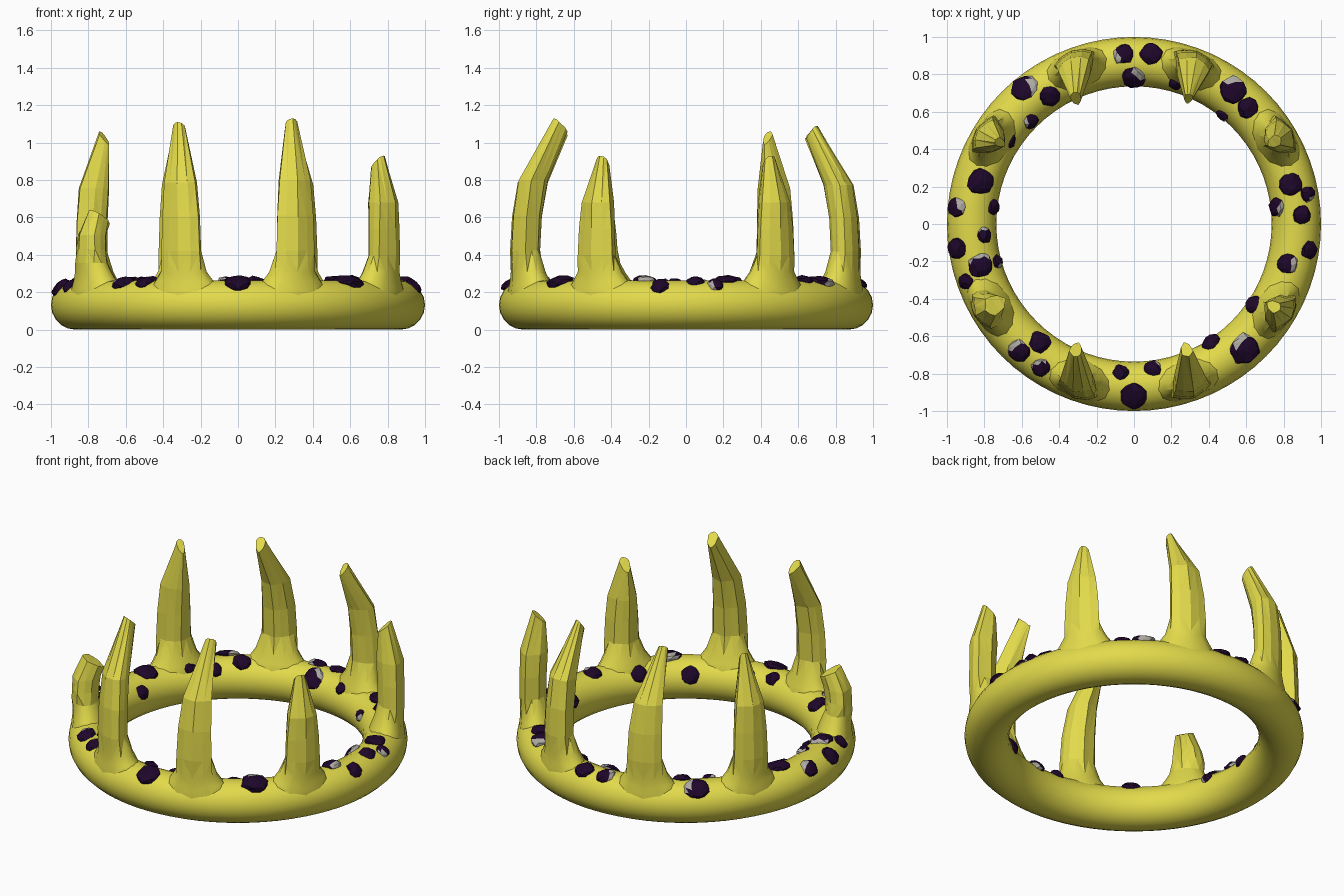
import bpy, bmesh, math, random
from mathutils import Vector, Matrix

if "Cube" in bpy.data.objects:
    bpy.data.objects.remove(bpy.data.objects["Cube"])

random.seed(4)
RING, TUBE = 0.868, 0.132


def material(name, col):
    m = bpy.data.materials.new(name)
    m.diffuse_color = (*col, 1)
    m.use_nodes = True
    m.node_tree.nodes["Principled BSDF"].inputs["Base Color"].default_value = m.diffuse_color
    return m


GOLD = material("yellow gold", (0.76, 0.70, 0.07))
PURPLE = material("dark purple", (0.013, 0.002, 0.023))
GREY = material("warm grey", (0.42, 0.40, 0.36))


def finish(bm, name, mats):
    bmesh.ops.recalc_face_normals(bm, faces=bm.faces)
    me = bpy.data.meshes.new(name)
    bm.to_mesh(me)
    bm.free()
    for m in mats:
        me.materials.append(m)
    ob = bpy.data.objects.new(name, me)
    bpy.context.collection.objects.link(ob)
    return ob


# round band standing on the ground
bpy.ops.mesh.primitive_torus_add(major_radius=RING, minor_radius=TUBE,
                                 major_segments=72, minor_segments=20,
                                 location=(0, 0, TUBE))
band = bpy.context.object
band.name = "band"
band.data.materials.append(GOLD)
bpy.ops.object.shade_smooth_by_angle(angle=math.radians(30))

# spike levels: height, half width, inner radius, outer radius, share of inward lean
LEVELS = [(0.06, 0.19, 0.78, 0.975, 0), (0.14, 0.20, 0.765, 0.992, 0),
          (0.215, 0.20, 0.77, 0.985, 0), (0.26, 0.165, 0.785, 0.98, 0),
          (0.31, 0.13, 0.805, 0.98, 0), (0.42, 0.108, 0.825, 0.985, 0),
          (0.60, 0.102, 0.825, 0.985, 0.05), (0.78, 0.088, 0.825, 0.99, 0.22),
          (1.10, 0.032, 0.87, 0.95, 1)]
SIDES = 12


def spike(name, tip, base_deg, height, blunt=1.0):
    tip = Vector(tip)
    a = math.radians(base_deg)
    out = Vector((math.cos(a), math.sin(a)))
    side = Vector((-out.y, out.x))
    # alternating ridges and grooves
    jit = [1.0 if i % 2 == 0 else random.uniform(0.85, 0.98) for i in range(SIDES)]
    bm = bmesh.new()
    rings = []
    for z, hw, r_in, r_out, lean in LEVELS:
        hr = (r_out - r_in) / 2
        c = (out * (r_in + hr)).lerp(tip, lean)
        if z > 0.31:
            z = 0.31 + (z - 0.31) * (height - 0.31) / 0.79
        if lean == 1:
            hw, hr = hw * blunt, hr * blunt
        ring = []
        for i in range(SIDES):
            t = math.tau * i / SIDES
            u, v = math.cos(t), math.sin(t)
            j = jit[i] if z > 0.36 else 1
            # wide outer face, narrow inner edge, slanted tip
            taper = 1 + 0.3 * u if z > 0.36 else 1
            p = c + out * (u * hr * j) + side * (v * hw * j * taper)
            drop = 0.035 * (1 - u) if lean == 1 else 0
            ring.append(bm.verts.new((p.x, p.y, z - drop)))
        rings.append(ring)
    for lo, hi in zip(rings, rings[1:]):
        for i in range(SIDES):
            k = (i + 1) % SIDES
            bm.faces.new((lo[i], lo[k], hi[k], hi[i]))
    bm.faces.new(rings[0])
    bm.faces.new(rings[-1])
    # long triangular facets on the shaft
    bmesh.ops.triangulate(bm, faces=bm.faces[:])
    ob = finish(bm, name, [GOLD])
    for p in ob.data.polygons:
        p.use_smooth = p.center.z < 0.36


# eight uneven spikes leaning inward
spike("spike_front_right", (0.28, -0.67), -71, 1.13)
spike("spike_front_left", (-0.31, -0.67), -109, 1.11)
spike("spike_back_right", (0.29, 0.67), 70, 1.09, 0.7)
spike("spike_back_left", (-0.31, 0.67), 110, 1.09, 0.9)
spike("spike_right_front", (0.745, -0.44), -31, 0.93)
spike("spike_right_back", (0.75, 0.44), 31, 0.93)
spike("spike_left_back", (-0.715, 0.435), 149, 1.06, 0.75)
spike("spike_left_front", (-0.74, -0.43), -150, 0.64, 1.6)

# encrusted spots on the upper band: x, y, radius
SPOTS = [(-.06, .91, .05), (.09, .91, .055), (0, .78, .06), (.22, .75, .035),
         (-.59, .73, .065), (-.45, .68, .05), (-.55, .55, .04), (-.69, .45, .055),
         (.53, .72, .065), (.61, .62, .05), (.47, .58, .035), (-.82, .23, .065),
         (-.95, .09, .05), (-.75, .09, .04), (-.8, -.06, .04), (-.95, -.13, .055),
         (-.82, -.22, .06), (-.9, -.31, .04), (-.73, -.2, .035), (.84, .21, .055),
         (.93, .16, .04), (.9, .05, .045), (.76, .09, .05), (.94, -.14, .045),
         (.82, -.21, .05), (.64, -.43, .05), (.59, -.67, .075), (.41, -.63, .05),
         (-.62, -.68, .055), (-.5, -.63, .055), (-.5, -.77, .045), (-.07, -.79, .04),
         (.1, -.77, .045), (0, -.92, .065)]

bm = bmesh.new()
for n, (x, y, s) in enumerate(SPOTS):
    d = Vector((x, y, 0))
    off = max(-0.12, min(0.12, d.length - RING))
    up = math.sqrt(TUBE ** 2 - off ** 2)
    normal = d.normalized() * off + Vector((0, 0, up))
    pos = d.normalized() * (RING + off) + Vector((0, 0, TUBE + up))
    pos -= normal.normalized() * 0.006
    rot = normal.to_track_quat('Z', 'Y').to_matrix().to_4x4()
    m = Matrix.Translation(pos) @ rot @ Matrix.Diagonal((s * 1.15, s * 1.15, 0.033, 1))
    vs = bmesh.ops.create_icosphere(bm, subdivisions=2, radius=1)["verts"]
    g = random.uniform(0, math.tau)
    for f in {f for v in vs for f in v.link_faces}:
        c = f.calc_center_median()
        # grey chip on one side of every other spot
        f.material_index = int(n % 2 == 0 and c.x * math.cos(g) + c.y * math.sin(g) > 0.5)
    for v in vs:
        v.co = m @ (v.co * random.uniform(0.85, 1.08))
finish(bm, "crust_spots", [PURPLE, GREY])
